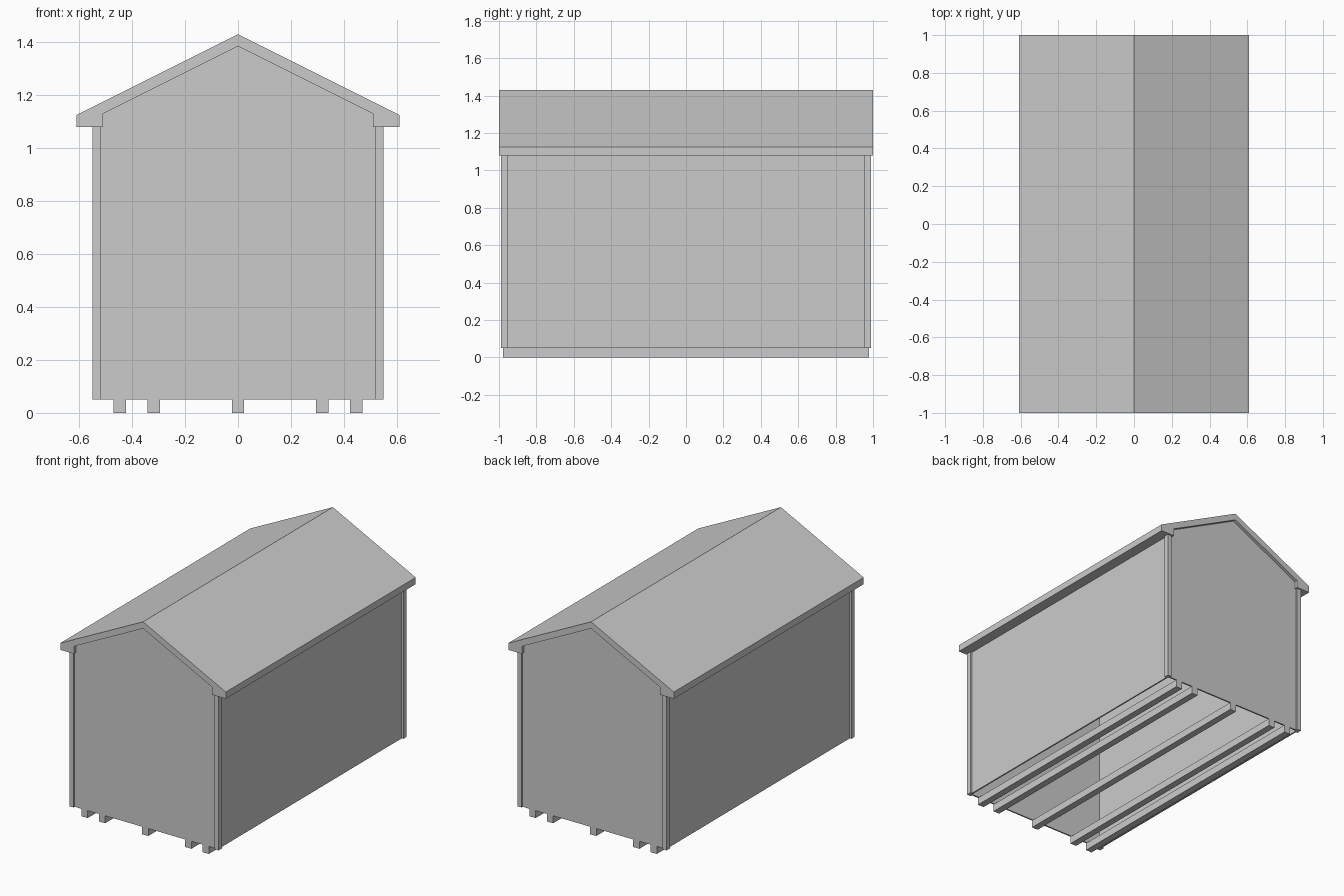
import bpy
import bmesh

cube = bpy.data.objects.get("Cube")
if cube:
    bpy.data.objects.remove(cube, do_unlink=True)

grey = bpy.data.materials.new("light_grey")
grey.use_nodes = True
grey.diffuse_color = (0.6, 0.6, 0.6, 1)
grey.node_tree.nodes["Principled BSDF"].inputs["Base Color"].default_value = (0.6, 0.6, 0.6, 1)


def extrude(name, points, start, direction):
    """Sweep a closed 3D outline along a direction into a solid."""
    bm = bmesh.new()
    face = bm.faces.new([bm.verts.new(p) for p in points])
    swept = bmesh.ops.extrude_face_region(bm, geom=[face])["geom"]
    verts = [v for v in swept if isinstance(v, bmesh.types.BMVert)]
    bmesh.ops.translate(bm, vec=direction, verts=verts)
    bmesh.ops.translate(bm, vec=start, verts=bm.verts)
    bmesh.ops.recalc_face_normals(bm, faces=bm.faces)
    mesh = bpy.data.meshes.new(name)
    bm.to_mesh(mesh)
    bm.free()
    mesh.materials.append(grey)
    obj = bpy.data.objects.new(name, mesh)
    bpy.context.collection.objects.link(obj)
    return obj


def profile_y(name, xz, y0, y1):
    return extrude(name, [(x, 0, z) for x, z in xz], (0, y0, 0), (0, y1 - y0, 0))


def box(name, x0, x1, y0, y1, z0, z1):
    return profile_y(name, [(x0, z0), (x1, z0), (x1, z1), (x0, z1)], y0, y1)


WALL_X, WALL_Y, BASE, EAVE = 0.538, 0.978, 0.05, 1.08
THICK = 0.01

# Roof: pitched slab with boxed eaves, one section swept along the length
half = [(0.61, 1.125), (0.61, EAVE), (0.51, EAVE), (0.51, 1.13)]
section = [(0, 1.43)] + half + [(0, 1.385)] + [(-x, z) for x, z in reversed(half)]
profile_y("roof", section, -1, 1)

# Gable walls with an open underside between them
gable = [(-WALL_X, BASE), (WALL_X, BASE), (WALL_X, EAVE), (0.51, EAVE), (0.51, 1.13),
         (0, 1.385), (-0.51, 1.13), (-0.51, EAVE), (-WALL_X, EAVE)]
profile_y("front_wall", gable, -WALL_Y, -WALL_Y + THICK)
profile_y("back_wall", gable, WALL_Y - THICK, WALL_Y)

# Side walls
for name, s in (("left_wall", 1), ("right_wall", -1)):
    xs = sorted((s * WALL_X, s * (WALL_X - THICK)))
    box(name, *xs, -WALL_Y + THICK, WALL_Y - THICK, BASE, EAVE)

# L-shaped corner trims
for sx, side in ((1, "left"), (-1, "right")):
    for sy, end in ((-1, "front"), (1, "back")):
        ell = [(0.55, 0.99), (0.52, 0.99), (0.52, WALL_Y), (WALL_X, WALL_Y),
               (WALL_X, 0.955), (0.55, 0.955)]
        extrude(f"{end}_{side}_corner_trim", [(sx * x, sy * y, 0) for x, y in ell],
                (0, 0, BASE), (0, 0, EAVE - BASE))

# Floor skids running the full length
for i, x in enumerate((-0.447, -0.318, 0, 0.318, 0.447)):
    box(f"skid_{i + 1}", x - 0.023, x + 0.023, -WALL_Y, WALL_Y, 0, BASE)
